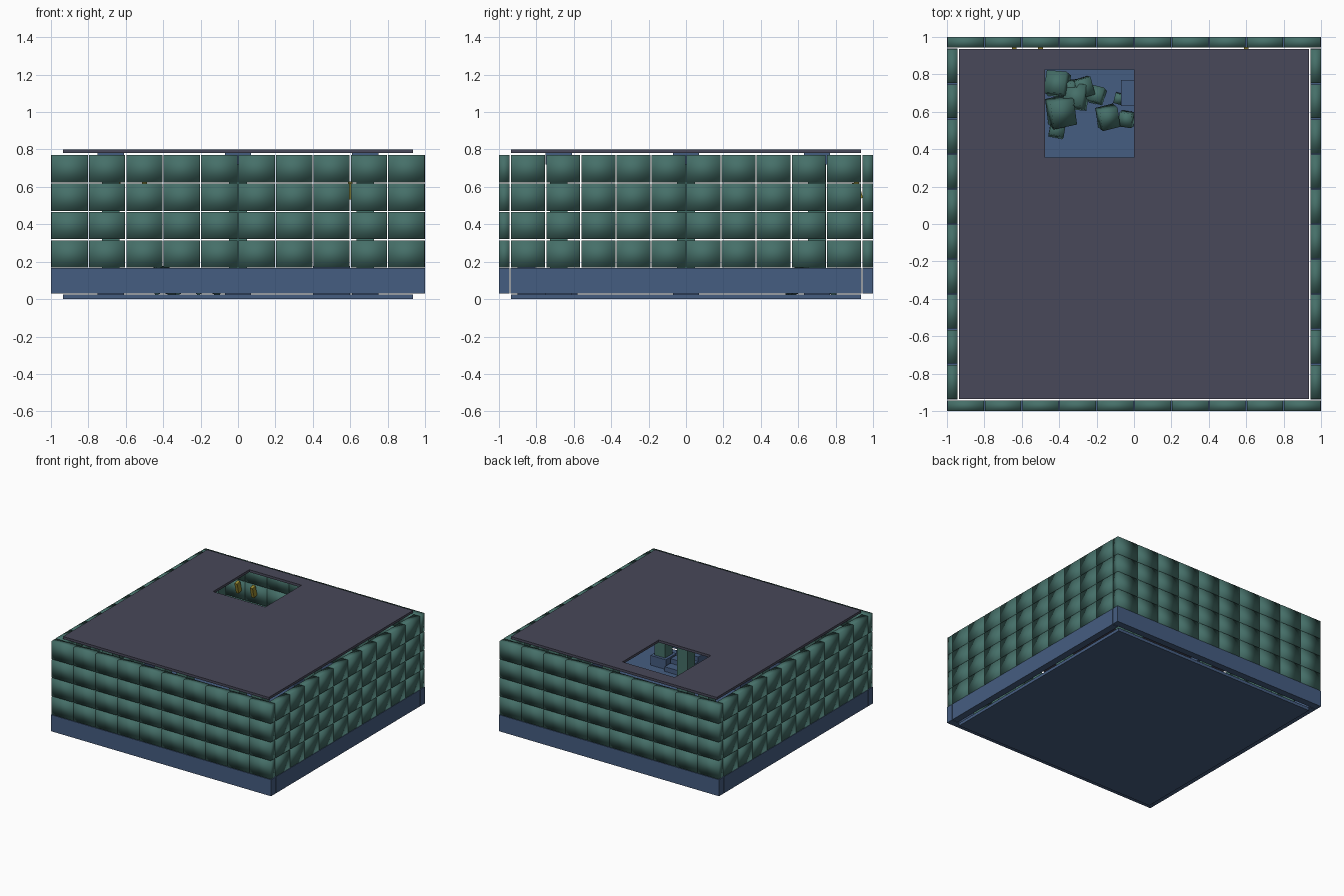
import bpy, random
from mathutils import Matrix, Euler, Vector
import bmesh

if "Cube" in bpy.data.objects:
    bpy.data.objects.remove(bpy.data.objects["Cube"])

random.seed(4)


def material(name, rgb):
    m = bpy.data.materials.new(name)
    m.diffuse_color = (*rgb, 1)
    m.use_nodes = True
    m.node_tree.nodes["Principled BSDF"].inputs["Base Color"].default_value = m.diffuse_color
    return m


STONE = material("stone_green", (0.06, 0.16, 0.14))
BLUE = material("stone_blue", (0.06, 0.11, 0.22))
GREY = material("slab_grey", (0.065, 0.065, 0.10))
GOLD = material("torch_gold", (0.30, 0.24, 0.03))


def boxes(name, items, mat, smooth=False):
    """One object from boxes given as (centre, size, rotation)."""
    bm = bmesh.new()
    for c, s, r in items:
        mx = Matrix.LocRotScale(Vector(c), Euler(r), Vector(s))
        bmesh.ops.create_cube(bm, size=1, matrix=mx)
    for f in bm.faces:
        f.smooth = smooth
    me = bpy.data.meshes.new(name)
    bm.to_mesh(me)
    bm.free()
    me.materials.append(mat)
    ob = bpy.data.objects.new(name, me)
    bpy.context.collection.objects.link(ob)
    return ob


def span(x0, x1, y0, y1, z0, z1):
    return (((x0 + x1) / 2, (y0 + y1) / 2, (z0 + z1) / 2),
            (x1 - x0, y1 - y0, z1 - z0), (0, 0, 0))


# floor slab, and ceiling slabs framing the square opening
boxes("floor", [span(-0.935, 0.935, -0.935, 0.935, 0, 0.025)], BLUE)
E, Z0, Z1 = 0.935, 0.78, 0.80
boxes("ceiling", [span(-E, E, -E, 0.355, Z0, Z1),
                  span(-E, E, 0.825, E, Z0, Z1),
                  span(-E, -0.475, 0.355, 0.825, Z0, Z1),
                  span(0, E, 0.355, 0.825, Z0, Z1)], GREY)

# four walls: plain footing with four rows of ten bricks on top
T, GAP, ROW = 0.057, 0.006, 0.152


def wall(name, axis, side):
    half = 1.0 if axis == 'x' else 0.9375

    def piece(a0, a1, z0, z1):
        lo, hi = sorted((side, side * (1 - T)))
        if axis == 'x':
            return span(a0, a1, lo, hi, z0, z1)
        return span(lo, hi, a0, a1, z0, z1)

    boxes(name + "_footing", [piece(-half, half, 0.03, 0.165)], BLUE)
    w = 2 * half / 10
    bricks = [piece(-half + i * w + GAP / 2, -half + (i + 1) * w - GAP / 2,
                    0.168 + j * ROW, 0.168 + (j + 1) * ROW - GAP)
              for i in range(10) for j in range(4)]
    boxes(name + "_bricks", bricks, STONE, True)


wall("front_wall", 'x', -1)
wall("back_wall", 'x', 1)
wall("left_wall", 'y', -1)
wall("right_wall", 'y', 1)

# columns with pedestal and capital; the one beside the opening is broken
shafts, blocks = [], []
for x in (-0.68, 0, 0.68):
    for y in (-0.68, 0, 0.70):
        blocks.append(((x, y, 0.065), (0.14, 0.14, 0.08), (0, 0, 0)))
        if (x, y) == (0, 0.70):
            continue
        shafts.append(((x, y, 0.41), (0.095, 0.095, 0.62), (0, 0, 0)))
        blocks.append(((x, y, 0.75), (0.14, 0.14, 0.06), (0, 0, 0)))
boxes("column_shafts", shafts, STONE)
boxes("column_blocks", blocks, BLUE)

# short flight of steps against the front wall
boxes("steps", [span(0.40, 0.60, -0.90, -0.58 - 0.075 * i,
                     0.025 + 0.038 * i, 0.063 + 0.038 * i)
                for i in range(4)], BLUE)

# rubble below the opening: x, y, size
RUBBLE = [(-0.41, 0.75, 0.11), (-0.31, 0.68, 0.11), (-0.39, 0.60, 0.13),
          (-0.41, 0.51, 0.08), (-0.20, 0.69, 0.075), (-0.14, 0.57, 0.10),
          (-0.04, 0.56, 0.07), (-0.27, 0.73, 0.09), (-0.34, 0.72, 0.08),
          (-0.08, 0.67, 0.05)]
boxes("rubble", [((x, y, 0.03 + s * 0.55), (s, s * 1.1, s * 0.8),
                  [random.uniform(-0.4, 0.4) for _ in range(3)])
                 for x, y, s in RUBBLE], STONE, True)

# small wall torches on the back wall
boxes("wall_torches", [((x, 0.915, z), (0.025, 0.04, 0.09), (0.25, 0, 0))
                       for x in (-0.64, -0.5, 0.6) for z in (0.58,)], GOLD)
